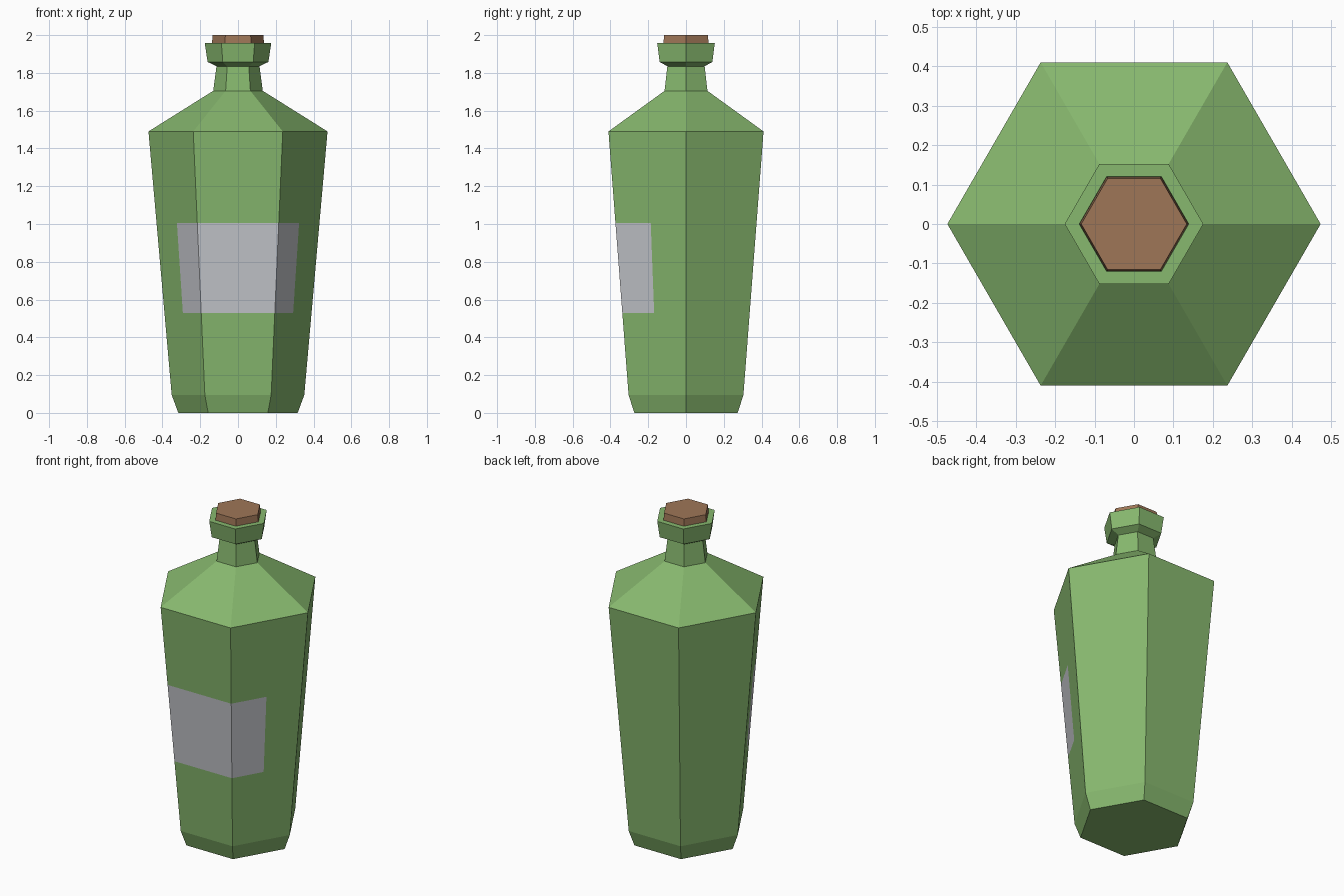
import bpy, bmesh, math

if "Cube" in bpy.data.objects:
    bpy.data.objects.remove(bpy.data.objects["Cube"])


def material(name, rgb):
    m = bpy.data.materials.new(name)
    m.diffuse_color = (*rgb, 1.0)
    m.use_nodes = True
    m.node_tree.nodes["Principled BSDF"].inputs["Base Color"].default_value = m.diffuse_color
    return m


GREEN = material("green glass", (0.242, 0.479, 0.156))
LABEL = material("pale grey label", (0.552, 0.565, 0.597))
CORK = material("brown cork", (0.342, 0.181, 0.095))


def hex_lathe(name, profile, mats, split=False, paint=None):
    """Stack hexagon rings (corner radius, z); split adds a vertex mid-side."""
    n = 12 if split else 6
    bm = bmesh.new()
    rings = []
    for r, z in profile:
        ring = []
        for i in range(n):
            a = 2 * math.pi * i / n
            rad = r * math.cos(math.pi / 6) if split and i % 2 else r
            ring.append(bm.verts.new((rad * math.cos(a), rad * math.sin(a), z)))
        rings.append(ring)
    for k, (low, high) in enumerate(zip(rings, rings[1:])):
        for i in range(n):
            j = (i + 1) % n
            f = bm.faces.new((low[i], low[j], high[j], high[i]))
            if paint:
                f.material_index = paint(k, i)
    bm.faces.new(rings[0][::-1])
    bm.faces.new(rings[-1])
    bmesh.ops.recalc_face_normals(bm, faces=bm.faces[:])
    me = bpy.data.meshes.new(name)
    bm.to_mesh(me)
    bm.free()
    for m in mats:
        me.materials.append(m)
    ob = bpy.data.objects.new(name, me)
    bpy.context.collection.objects.link(ob)
    return ob


def body_radius(z):
    return 0.351 + (0.474 - 0.351) * (z - 0.095) / (1.49 - 0.095)


# Bottle: foot, tapered body with label band, shoulder, neck, lip, mouth
bottle_profile = [
    (0.316, 0.0), (0.351, 0.095),
    (body_radius(0.53), 0.53), (body_radius(1.006), 1.006),
    (0.474, 1.49), (0.131, 1.705), (0.114, 1.835),
    (0.161, 1.858), (0.176, 1.958), (0.139, 1.958), (0.132, 1.90),
]
# Label covers the front side and half of each neighbouring side
hex_lathe("bottle", bottle_profile, [GREEN, LABEL], split=True,
          paint=lambda k, i: 1 if k == 2 and 7 <= i <= 10 else 0)

# Cork stopper
hex_lathe("cork", [(0.13, 1.905), (0.138, 1.955), (0.134, 2.0)], [CORK])
